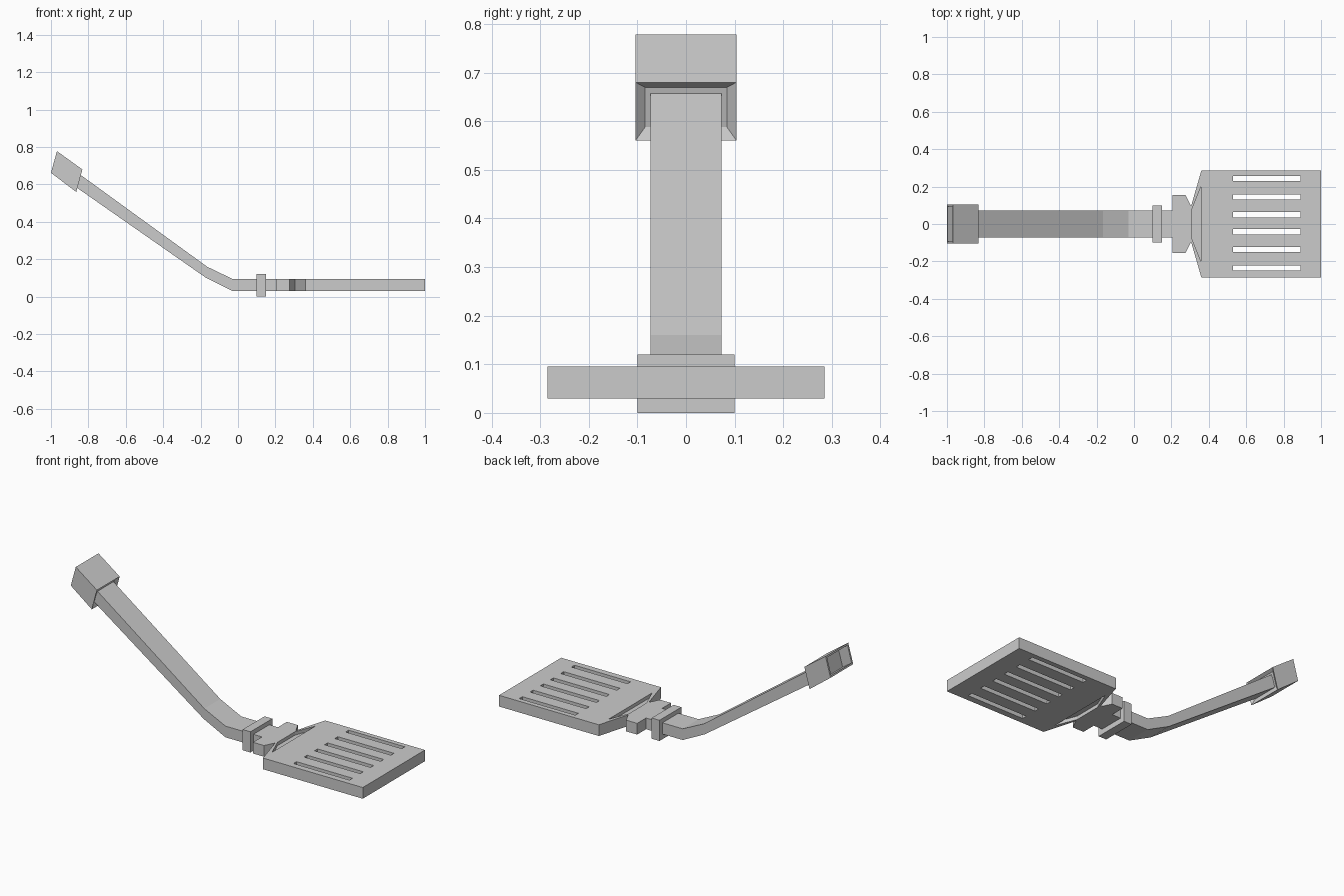
import bpy, bmesh
from mathutils import Vector

if "Cube" in bpy.data.objects:
    bpy.data.objects.remove(bpy.data.objects["Cube"])


def finish(name, bm):
    bmesh.ops.recalc_face_normals(bm, faces=bm.faces[:])
    mesh = bpy.data.meshes.new(name)
    bm.to_mesh(mesh)
    bm.free()
    obj = bpy.data.objects.new(name, mesh)
    bpy.context.collection.objects.link(obj)
    return obj


def prism(bm, points, offset):
    """Extrude a closed outline of 3D points by an offset vector."""
    face = bm.faces.new([bm.verts.new(p) for p in points])
    out = bmesh.ops.extrude_face_region(bm, geom=[face])
    verts = [g for g in out["geom"] if isinstance(g, bmesh.types.BMVert)]
    bmesh.ops.translate(bm, verts=verts, vec=offset)


def mirrored_outline(half, z):
    """Complete a half outline (x, y) across y = 0."""
    return [(x, y, z) for x, y in half] + [(x, -y, z) for x, y in reversed(half)]


def side_prism(bm, profile, half_width):
    """Extrude an (x, z) profile across y."""
    prism(bm, [(x, -half_width, z) for x, z in profile], (0, 2 * half_width, 0))


# Blade with stepped, flared neck
bm = bmesh.new()
neck_and_blade = [(0.205, 0.155), (0.275, 0.155), (0.305, 0.095),
                  (0.36, 0.285), (1.0, 0.285)]
prism(bm, mirrored_outline(neck_and_blade, 0.03), (0, 0, 0.065))
blade = finish("blade", bm)

# Slots through the blade and shallow recesses at the neck, top and bottom
bm = bmesh.new()
for y in (-0.235, -0.137, -0.042, 0.05, 0.144, 0.243):
    side = [(0.53, y - 0.014, 0), (0.89, y - 0.014, 0),
            (0.89, y + 0.014, 0), (0.53, y + 0.014, 0)]
    prism(bm, side, (0, 0, 0.2))
recess = [(0.31, 0.08), (0.358, 0.2)]
prism(bm, mirrored_outline(recess, 0.075), (0, 0, 0.1))
prism(bm, mirrored_outline(recess, -0.05), (0, 0, 0.1))
cutter = finish("slot_cutter", bm)
cutter.hide_render = True
cutter.hide_viewport = True
mod = blade.modifiers.new("slots", "BOOLEAN")
mod.operation = "DIFFERENCE"
mod.solver = "EXACT"
mod.object = cutter

# Bent flat handle
bm = bmesh.new()
side_prism(bm, [(0.205, 0.03), (0.205, 0.095), (-0.03, 0.095), (-0.165, 0.16),
                (-0.85, 0.657), (-0.875, 0.592), (-0.17, 0.10), (-0.03, 0.03)], 0.073)
finish("handle", bm)

# Collar around the handle
bm = bmesh.new()
side_prism(bm, [(0.10, 0), (0.15, 0), (0.15, 0.12), (0.10, 0.12)], 0.1)
finish("collar", bm)

# End cap, hollowed at its open end and dished where the handle enters
bm = bmesh.new()
side_prism(bm, [(-0.968, 0.778), (-0.832, 0.68), (-0.865, 0.56), (-1.0, 0.662)], 0.104)
bmesh.ops.recalc_face_normals(bm, faces=bm.faces[:])
axis = Vector((-0.82, 0, 0.57))
flat = [f for f in bm.faces if abs(f.normal.y) < 0.5]
rear = min(flat, key=lambda f: f.calc_center_median().x)
front = max(flat, key=lambda f: f.calc_center_median().x)
for face, rim, depth in ((rear, 0.015, 0.07), (front, 0.028, 0.0)):
    bmesh.ops.inset_region(bm, faces=[face], thickness=rim)
    if depth:
        out = bmesh.ops.extrude_face_region(bm, geom=[face])
        moved = [g for g in out["geom"] if isinstance(g, bmesh.types.BMVert)]
        bmesh.ops.translate(bm, verts=moved, vec=-axis * depth)
        if face.is_valid:
            bmesh.ops.delete(bm, geom=[face], context="FACES_ONLY")
    else:
        bmesh.ops.translate(bm, verts=face.verts[:], vec=axis * 0.015)
finish("end_cap", bm)
